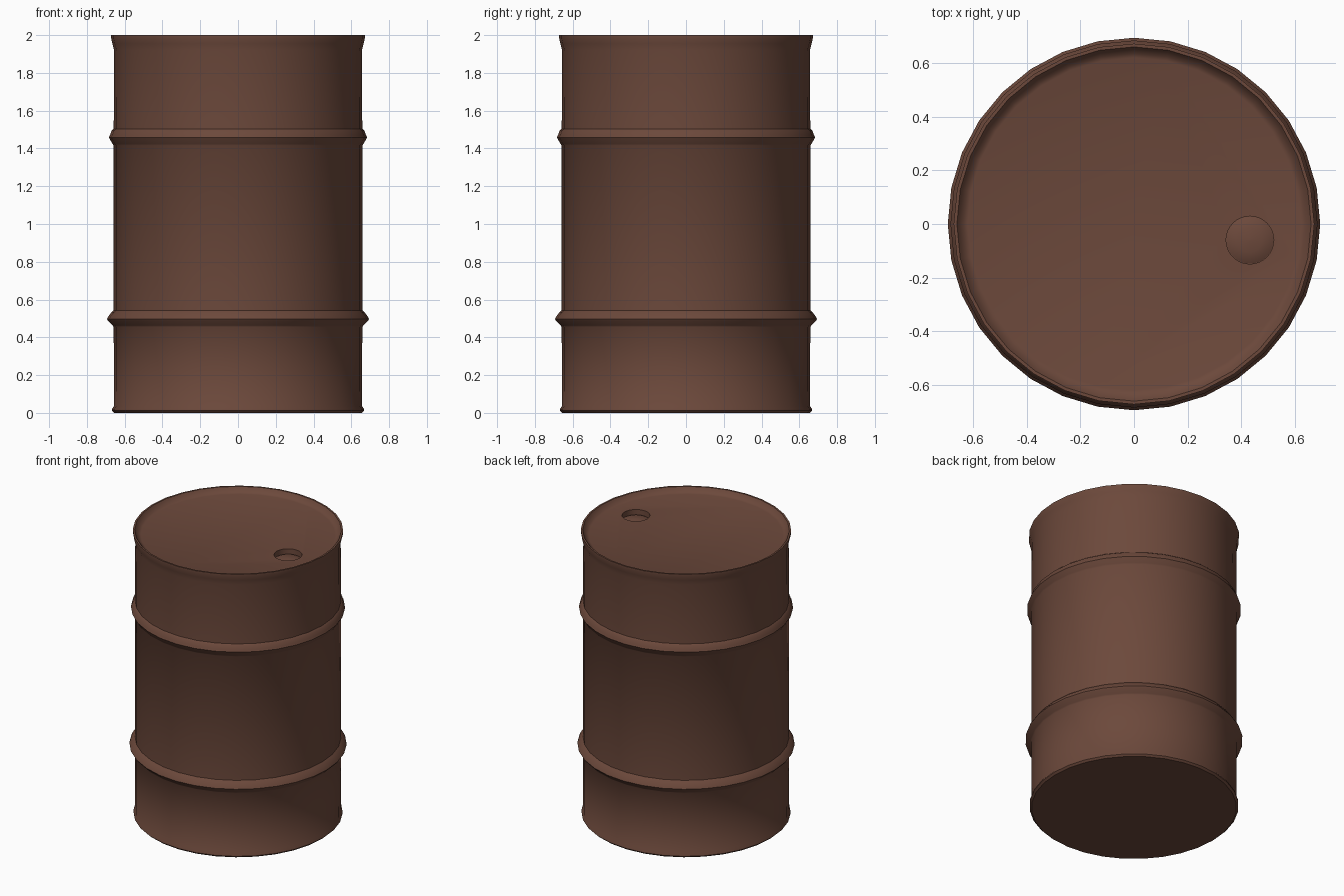
import bpy, bmesh, math

if "Cube" in bpy.data.objects:
    bpy.data.objects.remove(bpy.data.objects["Cube"])

SIDES = 32


def material(name, rgb):
    m = bpy.data.materials.new(name)
    m.diffuse_color = (*rgb, 1)
    m.use_nodes = True
    m.node_tree.nodes["Principled BSDF"].inputs["Base Color"].default_value = m.diffuse_color
    return m


brown = material("rusty brown", (0.150, 0.066, 0.044))


def lathe(name, profile, sides, at=(0, 0, 0)):
    """Spin an (r, z) profile into a closed solid; ends are capped with n-gons."""
    bm = bmesh.new()
    rings = []
    for r, z in profile:
        rings.append([bm.verts.new((r * math.cos(2 * math.pi * i / sides),
                                    r * math.sin(2 * math.pi * i / sides), z))
                      for i in range(sides)])
    for a, b in zip(rings, rings[1:]):
        for i in range(sides):
            j = (i + 1) % sides
            bm.faces.new((a[i], a[j], b[j], b[i]))
    bm.faces.new(rings[0][::-1])
    bm.faces.new(rings[-1])
    bmesh.ops.recalc_face_normals(bm, faces=bm.faces)
    me = bpy.data.meshes.new(name)
    bm.to_mesh(me)
    bm.free()
    me.materials.append(brown)
    ob = bpy.data.objects.new(name, me)
    ob.location = at
    bpy.context.collection.objects.link(ob)
    return ob


def smooth(ob, angle):
    bpy.ops.object.select_all(action='DESELECT')
    ob.select_set(True)
    bpy.context.view_layer.objects.active = ob
    bpy.ops.object.shade_smooth_by_angle(angle=math.radians(angle))


def hoop(z, r):
    """Rolled reinforcing bead on the barrel wall."""
    return [(0.658, z - 0.042), (0.664, z - 0.034), (r - 0.006, z - 0.010),
            (r, z), (r - 0.006, z + 0.012), (0.670, z + 0.036), (0.658, z + 0.046)]


# Barrel body with foot lip, two hoops, flared top rim and sunken lid
profile = [(0.655, 0.0), (0.668, 0.012), (0.668, 0.020), (0.657, 0.036)]
profile += hoop(0.497, 0.694) + hoop(1.458, 0.684)
profile += [(0.656, 1.92), (0.665, 1.955), (0.672, 1.985), (0.672, 2.0),
            (0.660, 2.0), (0.652, 1.988), (0.635, 1.970), (0.620, 1.965)]
barrel = lathe("barrel_body", profile, SIDES)

# Bung hole cut into the lid
HOLE = (0.432, -0.06, 0)
cutter = lathe("bung_hole_cutter", [(0.089, 1.925), (0.089, 2.1)], 32, HOLE)
cutter.hide_render = True
mod = barrel.modifiers.new("bung_hole", 'BOOLEAN')
mod.operation = 'DIFFERENCE'
mod.solver = 'EXACT'
mod.object = cutter
bpy.context.view_layer.objects.active = barrel
bpy.ops.object.modifier_apply(modifier=mod.name)
bpy.data.objects.remove(cutter)
smooth(barrel, 40)

# Domed plug sitting below the lid inside the hole
plug = lathe("bung_plug", [(0.088, 1.915), (0.088, 1.928), (0.072, 1.936),
                           (0.045, 1.943), (0.004, 1.946)], 32, HOLE)
smooth(plug, 60)
